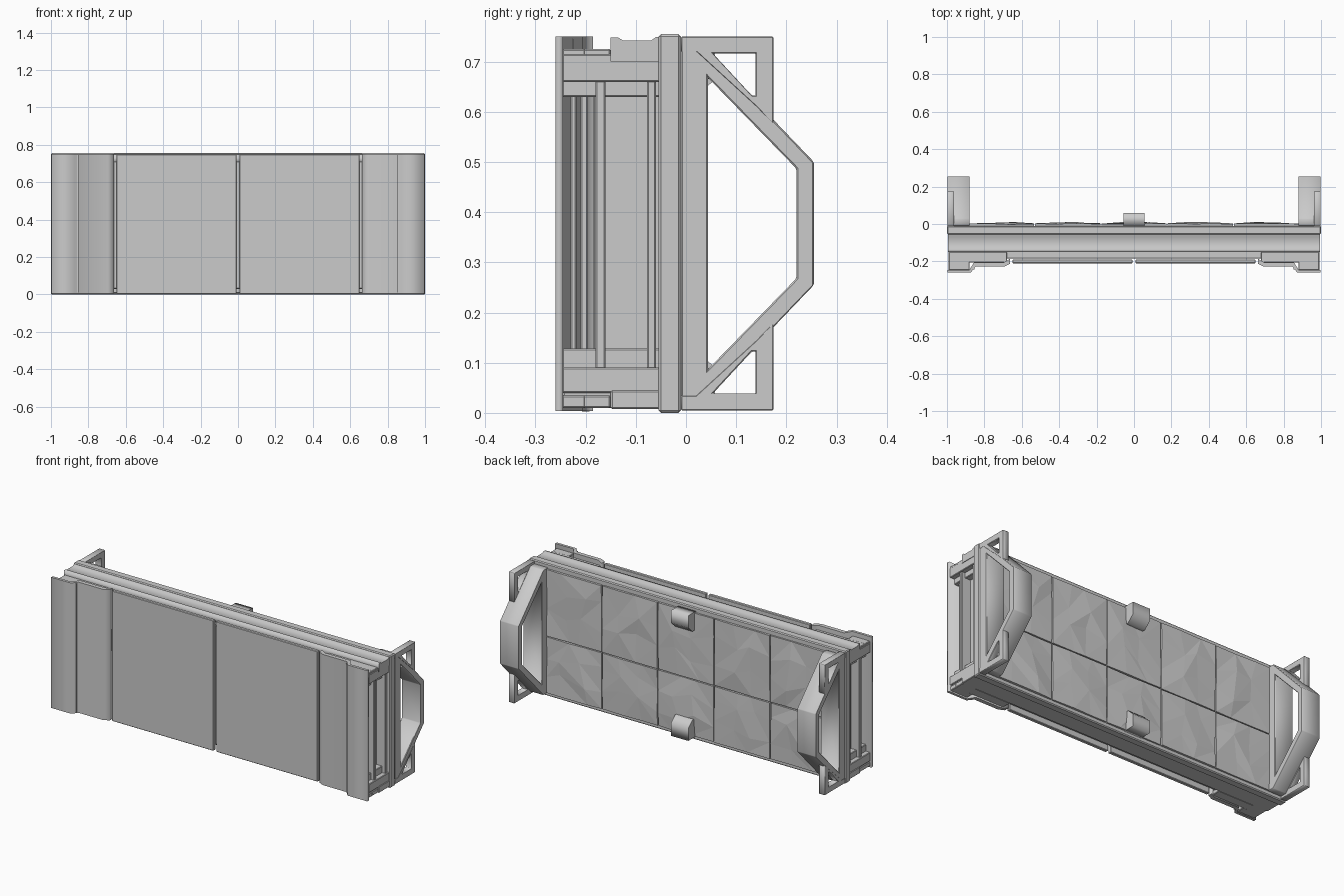
import bpy, bmesh, random
from mathutils import Matrix, Vector

if "Cube" in bpy.data.objects:
    bpy.data.objects.remove(bpy.data.objects["Cube"])

random.seed(4)
H = 0.755  # overall height, used to mirror shapes top to bottom


def finish(name, bm, bevel=0.0):
    bmesh.ops.remove_doubles(bm, verts=bm.verts, dist=1e-5)
    bmesh.ops.recalc_face_normals(bm, faces=bm.faces)
    me = bpy.data.meshes.new(name)
    bm.to_mesh(me)
    bm.free()
    ob = bpy.data.objects.new(name, me)
    bpy.context.collection.objects.link(ob)
    if bevel:
        m = ob.modifiers.new("bevel", 'BEVEL')
        m.width, m.segments, m.limit_method = bevel, 1, 'ANGLE'
    return ob


def box(name, x, y, z, bevel=0.003):
    bm = bmesh.new()
    size = [abs(r[1] - r[0]) for r in (x, y, z)]
    mid = [(r[1] + r[0]) / 2 for r in (x, y, z)]
    bmesh.ops.create_cube(bm, size=1, matrix=Matrix.Translation(mid) @ Matrix.Diagonal((*size, 1)))
    return finish(name, bm, bevel)


def prism(name, loops, axis, lo, hi, bevel=0.0):
    """Extrude outline loops[0] with holes loops[1:]; axis x uses (y, z), axis z uses (x, y)."""
    cu = bpy.data.curves.new(name, 'CURVE')
    cu.dimensions, cu.fill_mode = '2D', 'BOTH'
    cu.extrude = abs(hi - lo) / 2
    for loop in loops:
        sp = cu.splines.new('POLY')
        sp.points.add(len(loop) - 1)
        for p, (a, b) in zip(sp.points, loop):
            p.co = (a, b, 0, 1)
        sp.use_cyclic_u = True
    tmp = bpy.data.objects.new("tmp", cu)
    bpy.context.collection.objects.link(tmp)
    dg = bpy.context.evaluated_depsgraph_get()
    me = bpy.data.meshes.new_from_object(tmp.evaluated_get(dg))
    bpy.data.objects.remove(tmp)
    bm = bmesh.new()
    bm.from_mesh(me)
    mid = (lo + hi) / 2
    for v in bm.verts:
        a, b, c = v.co
        v.co = (c + mid, a, b) if axis == 'x' else (a, b, c + mid)
    return finish(name, bm, bevel)


def flip(pts):
    return [(a, H - b) for a, b in pts]


# main body: inner core, outer slab and long top and bottom beams
box("inner_core", (-0.93, 0.93), (-0.185, -0.02), (0.03, 0.71))
box("main_slab", (-1, 1), (-0.055, -0.01), (0, H), 0.005)
prism("top_beam", [[(-0.15, 0.7), (-0.15, 0.748), (-0.135, 0.748), (-0.125, 0.742),
                    (-0.07, 0.742), (-0.06, 0.749), (-0.05, 0.749), (-0.05, 0.7)]], 'x', -0.995, 0.995)
box("bottom_beam", (-0.995, 0.995), (-0.15, -0.05), (0.008, 0.045))

for s, side in ((1, "right"), (-1, "left")):
    def X(a, b):
        return (s * a, s * b)

    # front door
    box(side + "_door", X(0.008, 0.65), (-0.21, -0.19), (0.003, 0.748))
    # stepped front shell
    front = [(0.998, -0.26), (0.873, -0.26), (0.848, -0.228), (0.695, -0.228), (0.662, -0.212)]
    back = [(0.662, -0.185), (0.695, -0.205), (0.855, -0.205), (0.88, -0.245), (0.998, -0.245)]
    prism(side + "_front_shell", [[(s * x, y) for x, y in front + back]], 'z', 0.004, 0.75)
    # narrow raised strip beside each groove
    box(side + "_groove_strip", X(0.853, 0.868), (-0.244, -0.225), (0.01, 0.745), 0)
    # channel web along the top and bottom of the shell
    for z in ((0.7, 0.725), (0.01, 0.035)):
        box(side + "_corner_web", X(0.68, 0.99), (-0.205, -0.15), z)
        box(side + "_outer_web", X(0.88, 0.99), (-0.247, -0.2), z)

    # end frame: horizontal beams and upright bars
    for z in ((0.66, 0.715), (0.04, 0.09)):
        box(side + "_end_beam", X(0.88, 0.992), (-0.247, -0.05), z)
    for z in ((0.63, 0.665), (0.085, 0.128)):
        box(side + "_inner_end_beam", X(0.88, 0.965), (-0.247, -0.05), z)
    box(side + "_end_sill", X(0.9, 0.985), (-0.245, -0.05), (0.01, 0.045))
    for y in ((-0.18, -0.16), (-0.078, -0.06)):
        box(side + "_end_bar", X(0.92, 0.985), y, (0.085, 0.665))
    for y in ((-0.23, -0.218), (-0.21, -0.195)):
        box(side + "_inner_upright", X(0.88, 0.95), y, (0.125, 0.635))

    # arched rear handle: wide band with opening
    o = [(-0.01, 0.735), (0.03, 0.735), (0.255, 0.5)]
    i = [(0.044, 0.668), (0.22, 0.487)]
    prism(side + "_handle_arch", [o + flip(o)[::-1], i + flip(i)[::-1]], 'x', s * 0.88, s * 0.997, 0.003)
    # thin corner gussets with triangular holes
    outer = [(-0.01, 0.75), (0.174, 0.75), (0.174, 0.575), (0.14, 0.61), (0.02, 0.72), (-0.01, 0.72)]
    hole = [(0.054, 0.716), (0.139, 0.716), (0.139, 0.633), (0.131, 0.633)]
    for f, lv in ((lambda p: p, "upper"), (flip, "lower")):
        prism(side + "_%s_gusset" % lv, [f(outer), f(hole)], 'x', s * 0.962, s * 0.998, 0.002)

# rear wall: 5 x 2 rough faceted tiles separated by cracks
N = 3
for c in range(5):
    for r in range(2):
        x0, z0, w, h = -0.886 + c * 0.3544, (0.02, 0.345)[r], 0.3544, (0.325, 0.385)[r]
        bm = bmesh.new()
        grid = []
        for j in range(N + 1):
            for i in range(N + 1):
                rim = i in (0, N) or j in (0, N)
                u = i / N + (0 if i in (0, N) else random.uniform(-0.1, 0.1))
                v = j / N + (0 if j in (0, N) else random.uniform(-0.1, 0.1))
                y = random.uniform(-0.002, 0.004) if rim else random.uniform(0, 0.012)
                grid.append(bm.verts.new((x0 + 0.003 + u * (w - 0.006), y, z0 + 0.003 + v * (h - 0.006))))
        for j in range(N):
            for i in range(N):
                a = j * (N + 1) + i
                q = [grid[a], grid[a + 1], grid[a + N + 2], grid[a + N + 1]]
                k = random.randint(0, 1)
                bm.faces.new((q[k], q[k + 1], q[k + 2]))
                bm.faces.new((q[k], q[k + 2], q[(k + 3) % 4]))
        # tile edges reach back to the slab
        rim_edges = [e for e in bm.edges if e.is_boundary]
        ext = bmesh.ops.extrude_edge_only(bm, edges=rim_edges)
        for v in [g for g in ext["geom"] if isinstance(g, bmesh.types.BMVert)]:
            v.co.y = -0.012
        bmesh.ops.holes_fill(bm, edges=[e for e in bm.edges if e.is_boundary])
        finish("rear_wall_tile", bm)

# rear latch blocks with one sloped face
block = [(-0.01, 0.735), (0.058, 0.735), (0.058, 0.665), (0.02, 0.63), (-0.01, 0.63)]
prism("upper_latch_block", [block], 'x', -0.055, 0.055)
prism("lower_latch_block", [flip(block)], 'x', -0.055, 0.055)
